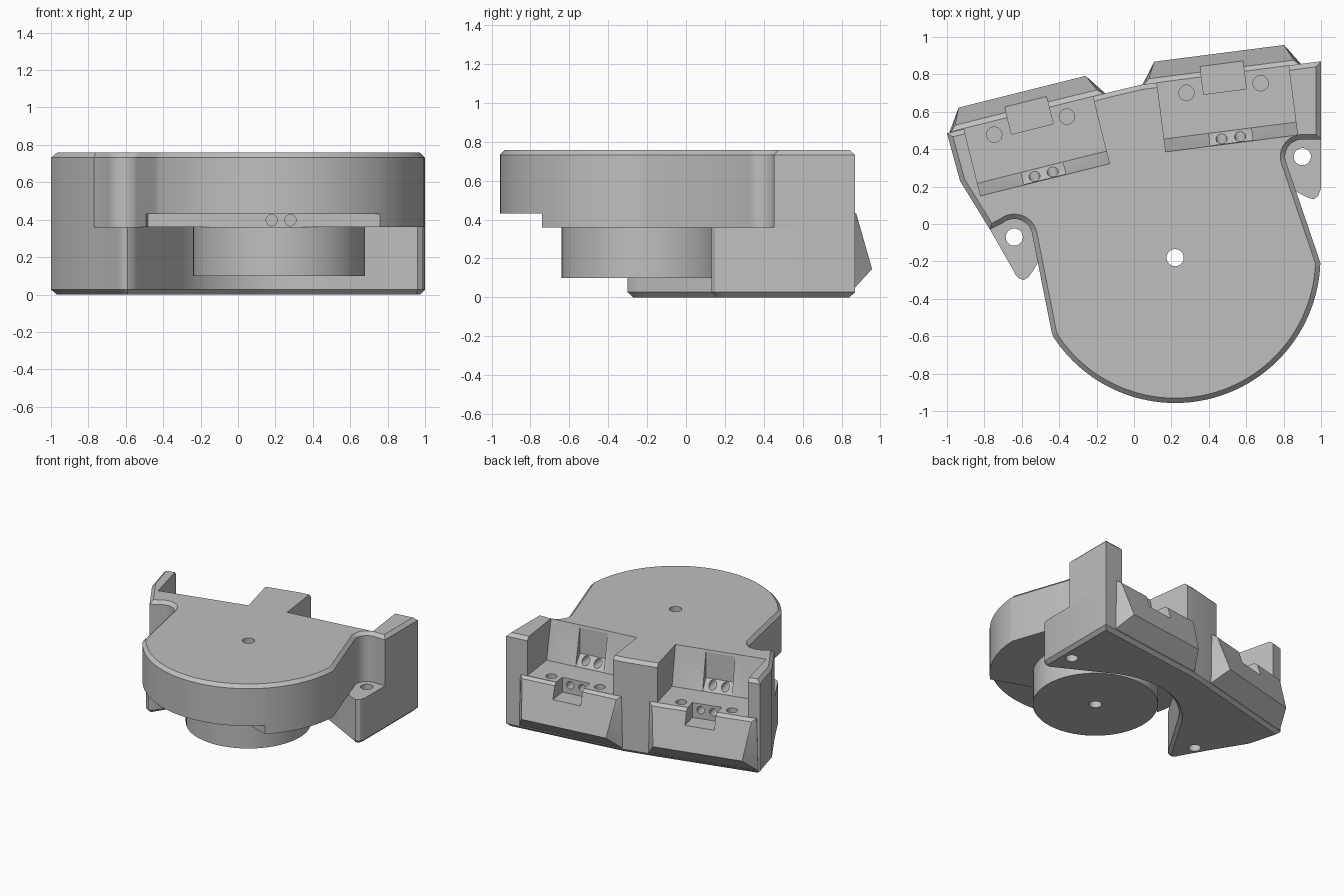
import bpy, bmesh
from math import sin, cos, radians
from mathutils import Matrix, Vector

cube = bpy.data.objects.get("Cube")
if cube:
    bpy.data.objects.remove(cube, do_unlink=True)

grey = bpy.data.materials.new("warm_grey_plastic")
grey.use_nodes = True
GREY = (0.52, 0.52, 0.52, 1)
grey.diffuse_color = GREY
grey.node_tree.nodes["Principled BSDF"].inputs["Base Color"].default_value = GREY


def arc(cx, cy, r, a0, a1, n):
    """Points on an arc, angles in degrees."""
    steps = [radians(a0 + (a1 - a0) * i / n) for i in range(n + 1)]
    return [(cx + r * cos(a), cy + r * sin(a)) for a in steps]


def finish(bm, name):
    bm.normal_update()
    bmesh.ops.recalc_face_normals(bm, faces=bm.faces)
    mesh = bpy.data.meshes.new(name)
    bm.to_mesh(mesh)
    bm.free()
    mesh.materials.append(grey)
    ob = bpy.data.objects.new(name, mesh)
    bpy.context.collection.objects.link(ob)
    return ob


def prism(name, pts, z0, z1, matrix=Matrix(), chamfer=None):
    """Extrude a flat outline; chamfer holds the height of the rim to bevel."""
    bm = bmesh.new()
    low = [bm.verts.new((x, y, z0)) for x, y in pts]
    high = [bm.verts.new((x, y, z1)) for x, y in pts]
    bm.faces.new(low)
    bm.faces.new(high)
    for i in range(len(pts)):
        bm.faces.new((low[i - 1], low[i], high[i], high[i - 1]))
    bm.normal_update()
    bmesh.ops.recalc_face_normals(bm, faces=bm.faces)
    if chamfer is not None:
        rim = [e for e in bm.edges if all(abs(v.co.z - chamfer) < 1e-4 for v in e.verts)]
        bmesh.ops.bevel(bm, geom=rim, offset=0.026, segments=1, affect='EDGES')
    bm.transform(matrix)
    return finish(bm, name)


def rod(name, x, y, r, z0, z1, matrix=Matrix(), n=24):
    return prism(name, arc(x, y, r, 0, 360 - 360 / n, n - 1), z0, z1, matrix)


def cut(cutter, *targets):
    """Subtract the cutter from each target, then discard it."""
    for target in targets:
        mod = target.modifiers.new("cut", 'BOOLEAN')
        mod.operation = 'DIFFERENCE'
        mod.solver = 'EXACT'
        mod.object = cutter
        bpy.context.view_layer.objects.active = target
        bpy.ops.object.modifier_apply(modifier=mod.name)
    bpy.data.objects.remove(cutter, do_unlink=True)


# Shared back outline, and centres of the drum and the two ears
back = [(1, 0.87), (0.04, 0.745), (-0.15, 0.70), (-1, 0.485), (-0.93, 0.23), (-0.77, -0.03)]
DRUM = (0.22, -0.18)
EARS = [(-0.64, -0.07), (0.9, 0.36)]

# Upper body: big drum running back into the socket block
upper_pts = (back + arc(*EARS[0], 0.097, 130, 10, 14) + [(-0.44, -0.58)]
             + arc(*DRUM, 0.777, -147, -2, 60)
             + arc(*EARS[1], 0.092, 205, 88, 14) + [(1, 0.452)])
upper = prism("upper_body", upper_pts, 0.36, 0.758, chamfer=0.758)

# Base plate with rounded ears and a hollow around the hub
base_pts = (back + [(-0.65, -0.24), (-0.635, -0.27), (-0.615, -0.29), (-0.59, -0.3),
                    (-0.565, -0.285), (-0.54, -0.25)]
            + arc(*DRUM, 0.615, 148, 61, 36)
            + [(0.93, 0.14), (0.96, 0.132), (0.985, 0.15), (1, 0.19)])
base = prism("base_plate", base_pts, 0, 0.36, chamfer=0)

# Lower hub
hub = rod("hub", *DRUM, 0.46, 0.1, 0.36, n=72)

# Centre hole and ear holes
cut(rod("axle_cutter", *DRUM, 0.046, -0.2, 1), upper, hub)
for x, y in EARS:
    cut(rod("ear_hole_cutter", x, y, 0.046, -0.2, 0.8), base)

# Raised step under the front of the drum, with twin wire holes
step = [(0.76, -0.74), (-0.48, -0.3), (-1, -1.2), (0.76, -1.2)]
cut(prism("step_cutter", step, 0.2, 0.43), upper)
along_y = Matrix.Rotation(radians(90), 4, 'X')
for x in (0.18, 0.28):
    cut(rod("wire_cutter", x, 0.397, 0.03, 0.35, 0.75, along_y), upper)

# Two angled sockets at the back, each with a wedge-shaped lip
parts = [upper, base, hub]
for side, x, y, angle in (("right", -0.82, 0.15, 14), ("left", 0.17, 0.385, 7.3)):
    a = radians(angle)
    u, v, up = Vector((cos(a), sin(a), 0)), Vector((-sin(a), cos(a), 0)), Vector((0, 0, 1))
    place = Matrix.Translation((x, y, 0))
    flat = place @ Matrix.Rotation(a, 4, 'Z')
    # frame for outlines drawn in (depth, height) and extruded across
    across = place @ Matrix((v, up, u)).transposed().to_4x4()
    # frame for outlines drawn in (across, height) and extruded in depth
    deep = place @ Matrix((u, up, v)).transposed().to_4x4()

    bm = bmesh.new()
    for end, s in ((0, 1), (0.7, -1)):
        for off, depth, z in ((-0.07, 0.35, 0.03), (-0.08, 0.37, 0.03), (-0.07, 0.35, 0.45),
                              (-0.07, 0.372, 0.45), (-0.04, 0.40, 0.43), (0, 0.487, 0.145)):
            bm.verts.new(flat @ Vector((end + s * off, depth, z)))
    bmesh.ops.convex_hull(bm, input=bm.verts)
    bmesh.ops.dissolve_limit(bm, angle_limit=0.01, verts=bm.verts, edges=bm.edges)
    lip = finish(bm, side + "_socket_lip")
    parts.append(lip)

    # Socket with a leaning inner wall, and a ramped recess in that wall
    cut(prism("socket_cutter", [(0, 0.9), (0, 0.76), (0.07, 0.45), (0.7, 0.45), (0.7, 0.9)],
              0, 0.71, across), upper)
    cut(prism("ramp_cutter", [(0.002, 0.74), (0.002, 0.53), (0.07, 0.451), (0.1, 0.451), (0.1, 0.74)],
              0.24, 0.47, across), upper)
    # Notch through floor and lip
    cut(prism("notch_cutter", [(0.28, 0.33), (0.8, 0.33), (0.8, 0.6), (0.28, 0.6)],
              0.24, 0.47, across), upper, lip, base)
    for s in (0.15, 0.55):
        cut(rod("screw_cutter", s, 0.30, 0.041, 0.38, 0.6, flat), upper)
    # Twin contact holes in the ramp and the notch
    for s in (0.305, 0.405):
        cut(rod("ramp_hole_cutter", s, 0.495, 0.03, -0.12, 0.1, deep), upper)
        cut(rod("notch_hole_cutter", s, 0.398, 0.03, 0.15, 0.32, deep), upper)

# Smooth curved walls, keep edges crisp
bpy.ops.object.select_all(action='DESELECT')
for ob in parts:
    ob.select_set(True)
bpy.context.view_layer.objects.active = upper
bpy.ops.object.shade_smooth_by_angle(angle=radians(32))
